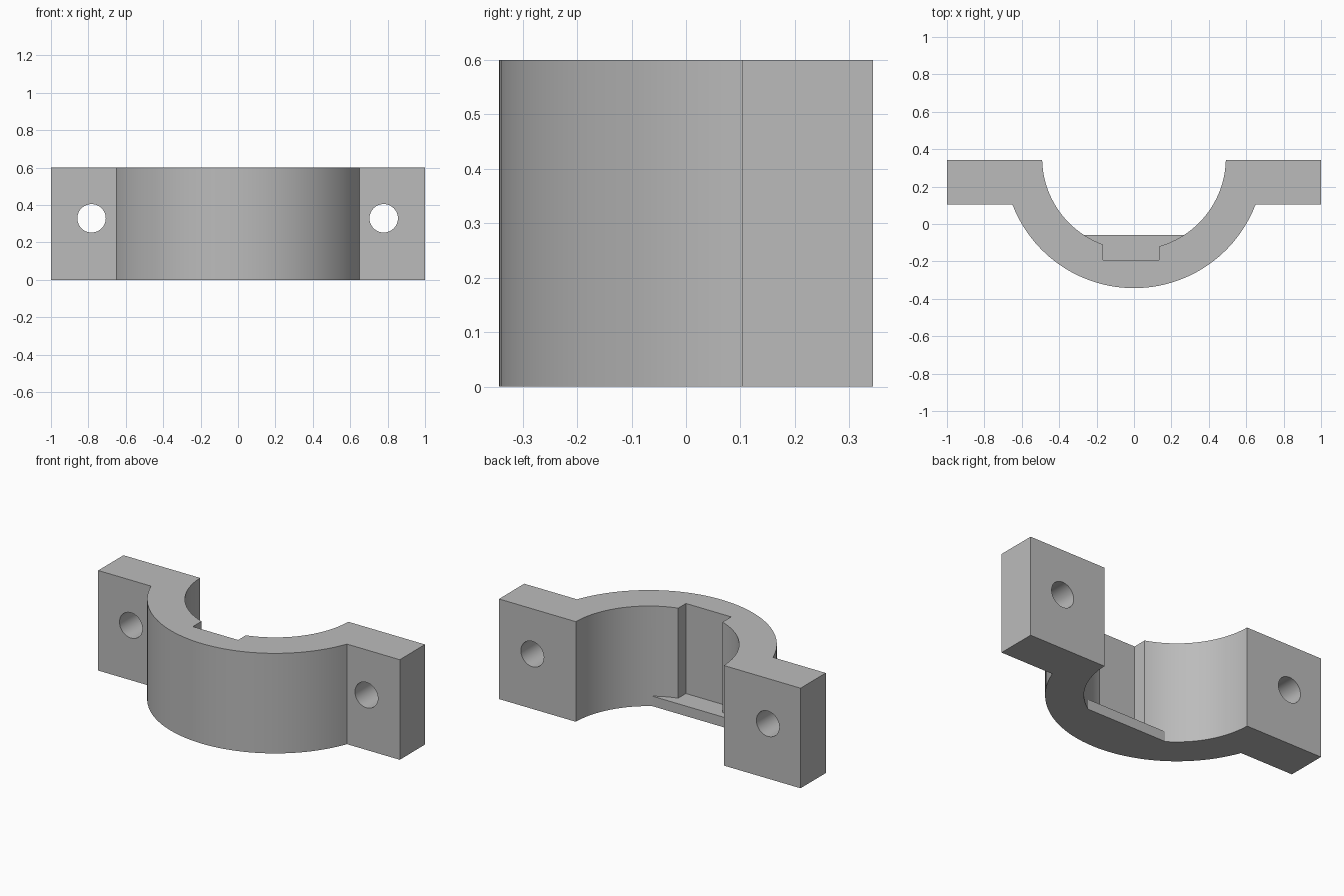
import bpy
import bmesh
from math import asin, acos, cos, sin, pi, sqrt

if "Cube" in bpy.data.objects:
    bpy.data.objects.remove(bpy.data.objects["Cube"], do_unlink=True)

HEIGHT = 0.6
BACK, TAB_FRONT = 0.343, 0.104      # y of the mounting tab faces
CENTRE_Y = 0.353                    # shared axis of both arcs
R_OUT, R_IN = 0.696, 0.491
LIP_Y, LIP_Z = -0.06, 0.06          # straight lip across the bottom of the bore

grey = bpy.data.materials.new("plain grey")
grey.use_nodes = True
grey.diffuse_color = (0.5, 0.5, 0.5, 1)
grey.node_tree.nodes["Principled BSDF"].inputs["Base Color"].default_value = (0.5, 0.5, 0.5, 1)


def arc(radius, start, end, steps):
    """Points on an arc; angles are measured from the -y direction."""
    angles = [start + (end - start) * i / steps for i in range(steps + 1)]
    return [(radius * sin(a), CENTRE_Y - radius * cos(a)) for a in angles]


def prism(name, outline, bottom, top):
    """Extrude a plan outline vertically into a closed solid."""
    bm = bmesh.new()
    face = bm.faces.new([bm.verts.new((x, y, bottom)) for x, y in outline])
    grown = bmesh.ops.extrude_face_region(bm, geom=[face])["geom"]
    verts = [g for g in grown if isinstance(g, bmesh.types.BMVert)]
    bmesh.ops.translate(bm, verts=verts, vec=(0, 0, top - bottom))
    bmesh.ops.recalc_face_normals(bm, faces=bm.faces)
    mesh = bpy.data.meshes.new(name)
    bm.to_mesh(mesh)
    bm.free()
    mesh.materials.append(grey)
    obj = bpy.data.objects.new(name, mesh)
    bpy.context.collection.objects.link(obj)
    return obj


def cut(target, cutter):
    """Subtract a cutter and remove it."""
    mod = target.modifiers.new("cut", "BOOLEAN")
    mod.operation = "DIFFERENCE"
    mod.solver = "EXACT"
    mod.object = cutter
    bpy.context.view_layer.objects.active = target
    bpy.ops.object.modifier_apply(modifier=mod.name)
    bpy.data.objects.remove(cutter, do_unlink=True)


# Clamp body: outer arc, two tabs and a bore closed by the straight lip
outer_end = acos((CENTRE_Y - TAB_FRONT) / R_OUT)
inner_end = acos((CENTRE_Y - BACK) / R_IN)
lip_end = acos((CENTRE_Y - LIP_Y) / R_IN)
outline = arc(R_OUT, -outer_end, outer_end, 48)
outline += [(1, TAB_FRONT), (1, BACK)]
outline += arc(R_IN, inner_end, lip_end, 20)
outline += arc(R_IN, -lip_end, -inner_end, 20)
outline += [(-1, BACK), (-1, TAB_FRONT)]
clamp = prism("clamp_body", outline, 0, HEIGHT)

# Bore and key slot above the lip
slot_left, slot_right, slot_y = 0.135, -0.165, -0.192
bore = arc(R_IN, -lip_end, asin(slot_right / R_IN), 8)
bore += [(slot_right, slot_y), (slot_left, slot_y)]
bore += arc(R_IN, asin(slot_left / R_IN), lip_end, 8)
bore += [(0.2, 0.1), (-0.2, 0.1)]
cut(clamp, prism("bore_cutter", bore, LIP_Z, HEIGHT + 0.1))

# Bolt holes through the tabs
for x in (-0.783, 0.779):
    bpy.ops.mesh.primitive_cylinder_add(vertices=48, radius=0.076, depth=1,
                                        location=(x, 0.2, 0.329), rotation=(pi / 2, 0, 0))
    hole = bpy.context.object
    hole.data.materials.append(grey)
    cut(clamp, hole)

# Smooth the curved walls, keep edges crisp
bpy.ops.object.select_all(action="DESELECT")
clamp.select_set(True)
bpy.context.view_layer.objects.active = clamp
bpy.ops.object.shade_smooth_by_angle(angle=pi / 9)
